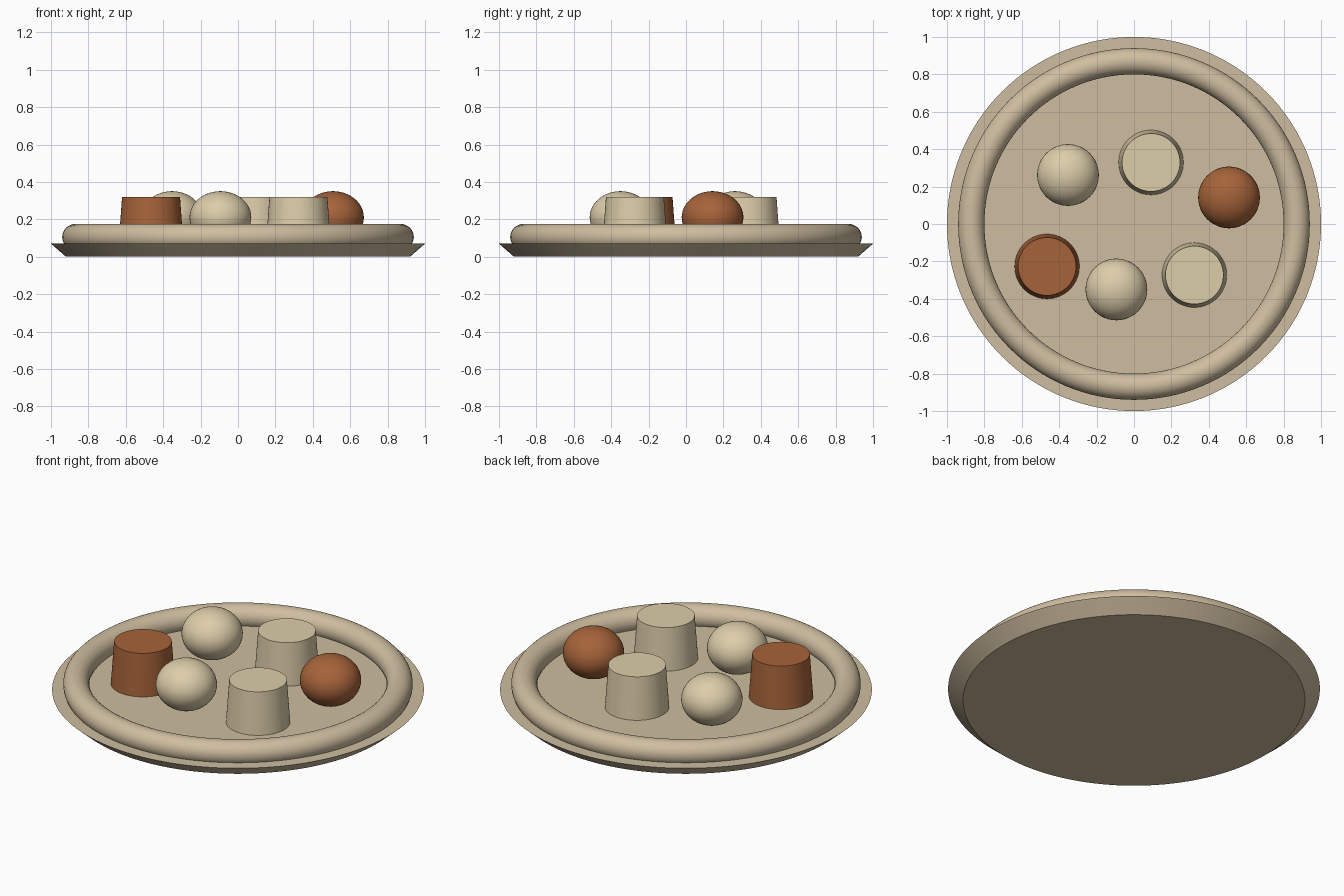
import bpy
import math

cube = bpy.data.objects.get("Cube")
if cube:
    bpy.data.objects.remove(cube, do_unlink=True)


def make_material(name, color):
    mat = bpy.data.materials.new(name)
    mat.use_nodes = True
    mat.diffuse_color = color
    bsdf = next(n for n in mat.node_tree.nodes if n.type == "BSDF_PRINCIPLED")
    bsdf.inputs["Base Color"].default_value = color
    bsdf.inputs["Roughness"].default_value = 0.7
    return mat


clay = make_material("clay", (0.62, 0.51, 0.35, 1))
cream = make_material("cream", (0.72, 0.61, 0.40, 1))
rust = make_material("rust", (0.38, 0.125, 0.042, 1))


def finish(name, mat):
    """Name, colour and shade the newest object."""
    obj = bpy.context.object
    obj.name = name
    obj.data.materials.append(mat)
    bpy.ops.object.shade_smooth_by_angle(angle=math.radians(30))
    return obj


def frustum(name, mat, x, y, z_low, z_high, r_low, r_high, sides):
    bpy.ops.mesh.primitive_cone_add(
        vertices=sides, radius1=r_low, radius2=r_high,
        depth=z_high - z_low, location=(x, y, (z_low + z_high) / 2))
    return finish(name, mat)


def ball(name, mat, x, y):
    radius, squash = 0.165, 0.85
    bpy.ops.mesh.primitive_uv_sphere_add(
        segments=48, ring_count=24, radius=radius,
        location=(x, y, PLATE_TOP + radius * squash))
    bpy.context.object.scale.z = squash
    return finish(name, mat)


PLATE_TOP = 0.07

# Flared plate and its raised round rim
frustum("plate", clay, 0, 0, 0, PLATE_TOP, 0.92, 1.0, 128)
bpy.ops.mesh.primitive_torus_add(
    major_segments=128, minor_segments=32, major_radius=0.87,
    minor_radius=0.07, location=(0, 0, 0.105))
finish("plate_rim", clay)

# Slightly flattened balls
for name, mat, x, y in [("back_ball", cream, -0.353, 0.262),
                        ("front_ball", cream, -0.094, -0.35),
                        ("rust_ball", rust, 0.508, 0.142)]:
    ball(name, mat, x, y)

# Tapered cakes
for name, mat, x, y in [("back_cake", cream, 0.091, 0.329),
                        ("front_cake", cream, 0.323, -0.273),
                        ("rust_cake", rust, -0.465, -0.227)]:
    frustum(name, mat, x, y, PLATE_TOP, 0.32, 0.173, 0.155, 64)
